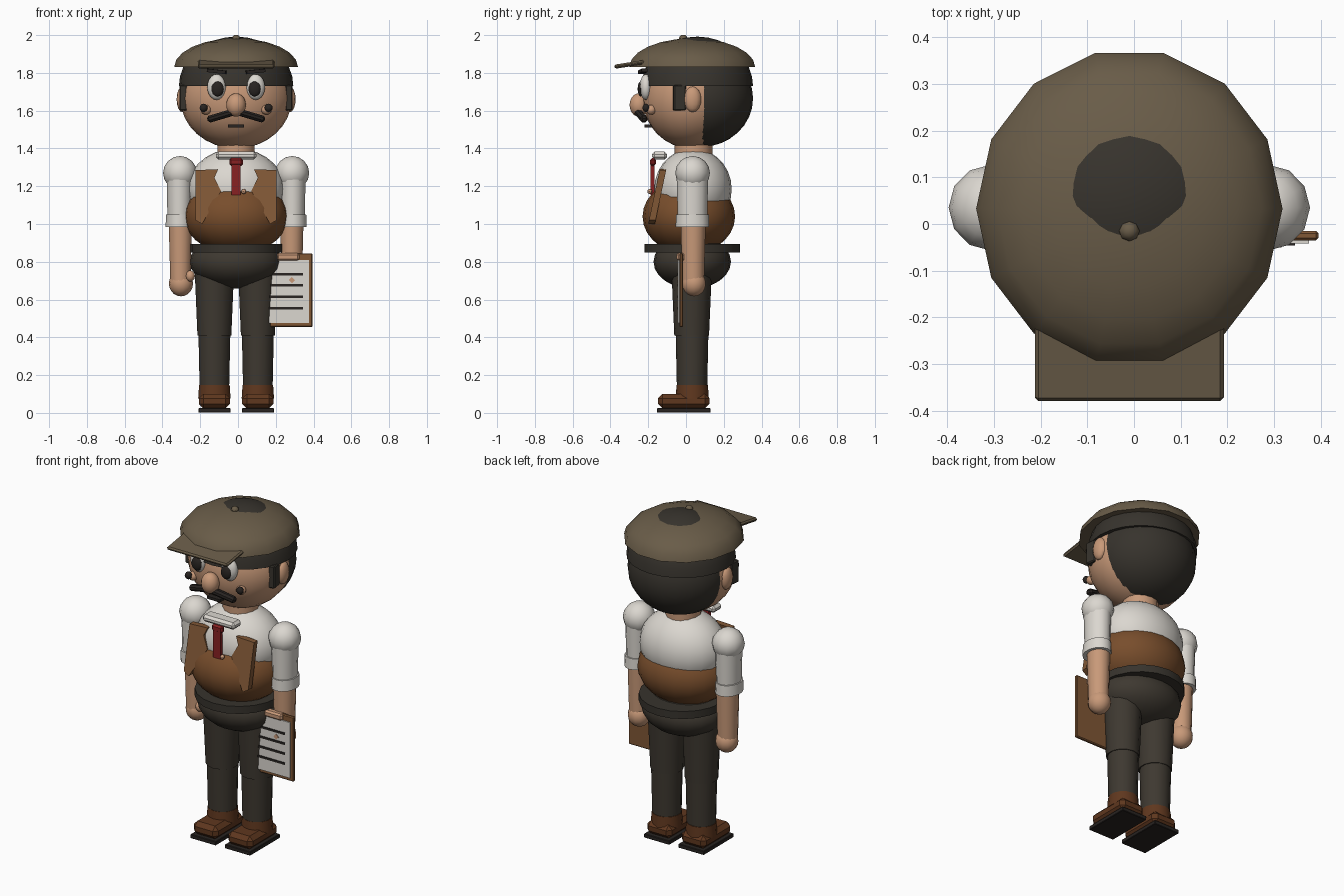
import bpy, bmesh, math
from mathutils import Matrix, Euler

if "Cube" in bpy.data.objects:
    bpy.data.objects.remove(bpy.data.objects["Cube"], do_unlink=True)

CX = -0.01  # body midline


def material(name, rgb):
    m = bpy.data.materials.new(name)
    m.use_nodes = True
    m.diffuse_color = (*rgb, 1)
    bsdf = next(n for n in m.node_tree.nodes if n.type == 'BSDF_PRINCIPLED')
    bsdf.inputs["Base Color"].default_value = (*rgb, 1)
    bsdf.inputs["Roughness"].default_value = 0.8
    return m


SKIN = material("skin", (0.58, 0.32, 0.19))
HAT = material("hat_cloth", (0.141, 0.107, 0.065))
SHIRT = material("shirt_white", (0.71, 0.68, 0.63))
VEST = material("vest_brown", (0.188, 0.075, 0.025))
LAPEL = material("lapel_brown", (0.216, 0.095, 0.036))
RED = material("tie_red", (0.25, 0.015, 0.016))
PANTS = material("trouser_dark", (0.048, 0.040, 0.030))
HAIR = material("hair_dark", (0.038, 0.033, 0.026))
SHOE = material("shoe_brown", (0.114, 0.038, 0.013))
SOLE = material("sole_dark", (0.021, 0.017, 0.015))


def finish(name, bm, mat, smooth=True):
    bmesh.ops.recalc_face_normals(bm, faces=bm.faces)
    me = bpy.data.meshes.new(name)
    bm.to_mesh(me)
    bm.free()
    me.materials.append(mat)
    ob = bpy.data.objects.new(name, me)
    bpy.context.collection.objects.link(ob)
    if smooth:
        bpy.ops.object.select_all(action='DESELECT')
        ob.select_set(True)
        bpy.context.view_layer.objects.active = ob
        bpy.ops.object.shade_smooth_by_angle(angle=math.radians(40))
    return ob


def place(bm, loc, size, rot=(0, 0, 0)):
    r = Euler([math.radians(a) for a in rot]).to_matrix().to_4x4()
    shift = Matrix.Translation((loc[0] + CX, loc[1], loc[2]))
    bm.transform(shift @ r @ Matrix.Diagonal((*size, 1)))


def ball(name, mat, loc, radii, seg=16, rings=10, dome=False):
    bm = bmesh.new()
    bmesh.ops.create_uvsphere(bm, u_segments=seg, v_segments=rings, radius=1)
    bm.transform(Matrix.Rotation(math.pi / 2, 4, 'Z'))
    if dome:  # keep the upper half, closed underneath
        cut = bmesh.ops.bisect_plane(bm, geom=bm.verts[:] + bm.edges[:] + bm.faces[:],
                                     plane_co=(0, 0, 0), plane_no=(0, 0, 1),
                                     dist=0.001, clear_inner=True)
        rim = [e for e in bm.edges if e.is_boundary]
        bmesh.ops.holes_fill(bm, edges=rim, sides=0)
    place(bm, loc, radii)
    return finish(name, bm, mat)


def tube(name, mat, x, y, z0, z1, r0, r1, depth=1.0, seg=14):
    bm = bmesh.new()
    bmesh.ops.create_cone(bm, cap_ends=True, segments=seg, radius1=r0, radius2=r1, depth=z1 - z0)
    place(bm, (x, y, (z0 + z1) / 2), (1, depth, 1))
    return finish(name, bm, mat)


def box(name, mat, loc, size, rot=(0, 0, 0), bevel=0.0):
    bm = bmesh.new()
    bmesh.ops.create_cube(bm, size=1)
    bm.transform(Matrix.Diagonal((*size, 1)))
    if bevel:
        bmesh.ops.bevel(bm, geom=bm.edges[:], offset=bevel, segments=1, affect='EDGES')
    place(bm, loc, (1, 1, 1), rot)
    return finish(name, bm, mat, smooth=False)


def lapel(name, side):
    outline = [(0.215, 1.285), (0.095, 1.29), (0.115, 1.245), (0.08, 1.175), (0.18, 1.0), (0.215, 1.02)]
    bm = bmesh.new()
    face = bm.faces.new([bm.verts.new((CX + side * x, -0.2 + 0.21 * (z - 1), z)) for x, z in outline])
    ext = bmesh.ops.extrude_face_region(bm, geom=[face])
    back = [v for v in ext["geom"] if isinstance(v, bmesh.types.BMVert)]
    bmesh.ops.translate(bm, verts=back, vec=(0, 0.035, 0))
    return finish(name, bm, LAPEL, smooth=False)


# Head and hair
ball("head", SKIN, (0, 0.03, 1.665), (0.295, 0.26, 0.265), 24, 16)
ball("back_hair", HAIR, (0, 0.075, 1.665), (0.288, 0.28, 0.258), 24, 16)
ball("hair_cap", HAIR, (0, 0.06, 1.73), (0.303, 0.295, 0.262), 24, 16, dome=True)
tube("neck", SKIN, 0, 0.04, 1.33, 1.45, 0.1, 0.1)

# Flat cap
ball("hat_crown", HAT, (0, 0.033, 1.83), (0.328, 0.342, 0.153), 14, 12, dome=True)
box("hat_visor", HAT, (0, -0.28, 1.848), (0.405, 0.2, 0.022), (9, 0, 0), 0.008)
ball("hat_button", HAT, (0, -0.015, 1.982), (0.022, 0.022, 0.02), 8, 6)

# Face
ball("nose", SKIN, (0, -0.25, 1.63), (0.052, 0.05, 0.062), 14, 10)
box("mouth", SOLE, (0, -0.2, 1.52), (0.085, 0.04, 0.016))
for s, tag in ((-1, "right"), (1, "left")):
    ball(tag + "_eye", SHIRT, (s * 0.103, -0.212, 1.725), (0.05, 0.034, 0.068), 14, 10)
    ball(tag + "_pupil", SOLE, (s * 0.098, -0.24, 1.715), (0.033, 0.016, 0.04), 12, 8)
    box(tag + "_eyebrow", SOLE, (s * 0.103, -0.23, 1.808), (0.1, 0.03, 0.018), (0, s * -6, s * 12))
    box(tag + "_moustache", SOLE, (s * 0.08, -0.238, 1.573), (0.15, 0.04, 0.036),
        (0, s * 16, s * 14), 0.011)
    ball(tag + "_cheek", SKIN, (s * 0.16, -0.185, 1.605), (0.028, 0.028, 0.026), 10, 8)
    ball(tag + "_cheek_dot", SOLE, (s * 0.172, -0.212, 1.615), (0.021, 0.019, 0.022), 10, 8)
    ball(tag + "_ear", SKIN, (s * 0.285, 0.035, 1.66), (0.03, 0.046, 0.068), 12, 8)
    box(tag + "_sideburn", HAIR, (s * 0.275, -0.035, 1.668), (0.04, 0.065, 0.135), (0, 0, s * 8), 0.006)

# Torso and vest
ball("shirt_body", SHIRT, (0, 0.037, 1.185), (0.258, 0.205, 0.215), 20, 14)
ball("vest_body", VEST, (0, 0.015, 1.04), (0.276, 0.245, 0.2), 20, 14)
ball("hips", PANTS, (0, 0.033, 0.8), (0.246, 0.205, 0.142), 20, 12)
tube("belt", HAIR, 0, 0.033, 0.848, 0.893, 0.245, 0.245, 1.03, 20)
box("collar", SHIRT, (0, -0.14, 1.362), (0.215, 0.08, 0.042), bevel=0.014)
box("tie_knot", RED, (0, -0.175, 1.328), (0.072, 0.03, 0.042), bevel=0.01)
box("tie_strip", RED, (0, -0.178, 1.24), (0.048, 0.022, 0.175))
ball("vest_button", SKIN, (0.04, -0.192, 1.172), (0.013, 0.013, 0.013), 8, 6)

# Limbs
for s, tag in ((-1, "right"), (1, "left")):
    lapel(tag + "_lapel", s)
    ball(tag + "_shoulder", SHIRT, (s * 0.297, 0.035, 1.27), (0.09, 0.092, 0.09), 12, 8)
    tube(tag + "_sleeve", SHIRT, s * 0.3, 0.034, 1.03, 1.27, 0.065, 0.07, 1.2)
    tube(tag + "_cuff", SHIRT, s * 0.302, 0.034, 0.985, 1.05, 0.073, 0.071, 1.22)
    tube(tag + "_forearm", SKIN, s * 0.295, 0.038, 0.7, 1.0, 0.055, 0.063, 1.05)
    ball(tag + "_hand", SKIN, (s * 0.292, 0.042, 0.685), (0.064, 0.064, 0.068), 14, 10)
    ball(tag + "_thumb", SKIN, (s * 0.243, 0.0, 0.725), (0.025, 0.027, 0.03), 10, 6)
    tube(tag + "_thigh", PANTS, s * 0.115, 0.03, 0.41, 0.78, 0.092, 0.108)
    tube(tag + "_shin", PANTS, s * 0.115, 0.032, 0.12, 0.44, 0.08, 0.087)
    tube(tag + "_shoe_collar", SHOE, s * 0.115, 0.033, 0.075, 0.148, 0.088, 0.083)
    box(tag + "_shoe", SHOE, (s * 0.115, -0.012, 0.062), (0.165, 0.272, 0.078), bevel=0.024)
    box(tag + "_shoe_sole", SOLE, (s * 0.115, -0.012, 0.013), (0.17, 0.285, 0.024), bevel=0.003)

# Clipboard in the left hand
box("clipboard", LAPEL, (0.265, -0.025, 0.65), (0.28, 0.02, 0.39), bevel=0.005)
box("paper", SHIRT, (0.252, -0.038, 0.643), (0.266, 0.008, 0.335))
for i in range(4):
    box("paper_line_%d" % (i + 1), SOLE, (0.252, -0.043, 0.735 - 0.06 * i), (0.205, 0.006, 0.013))
box("paper_mark", SKIN, (0.295, -0.043, 0.703), (0.024, 0.006, 0.024), (0, 45, 0))
box("gripping_fingers", SKIN, (0.275, -0.028, 0.826), (0.12, 0.045, 0.04), bevel=0.01)
